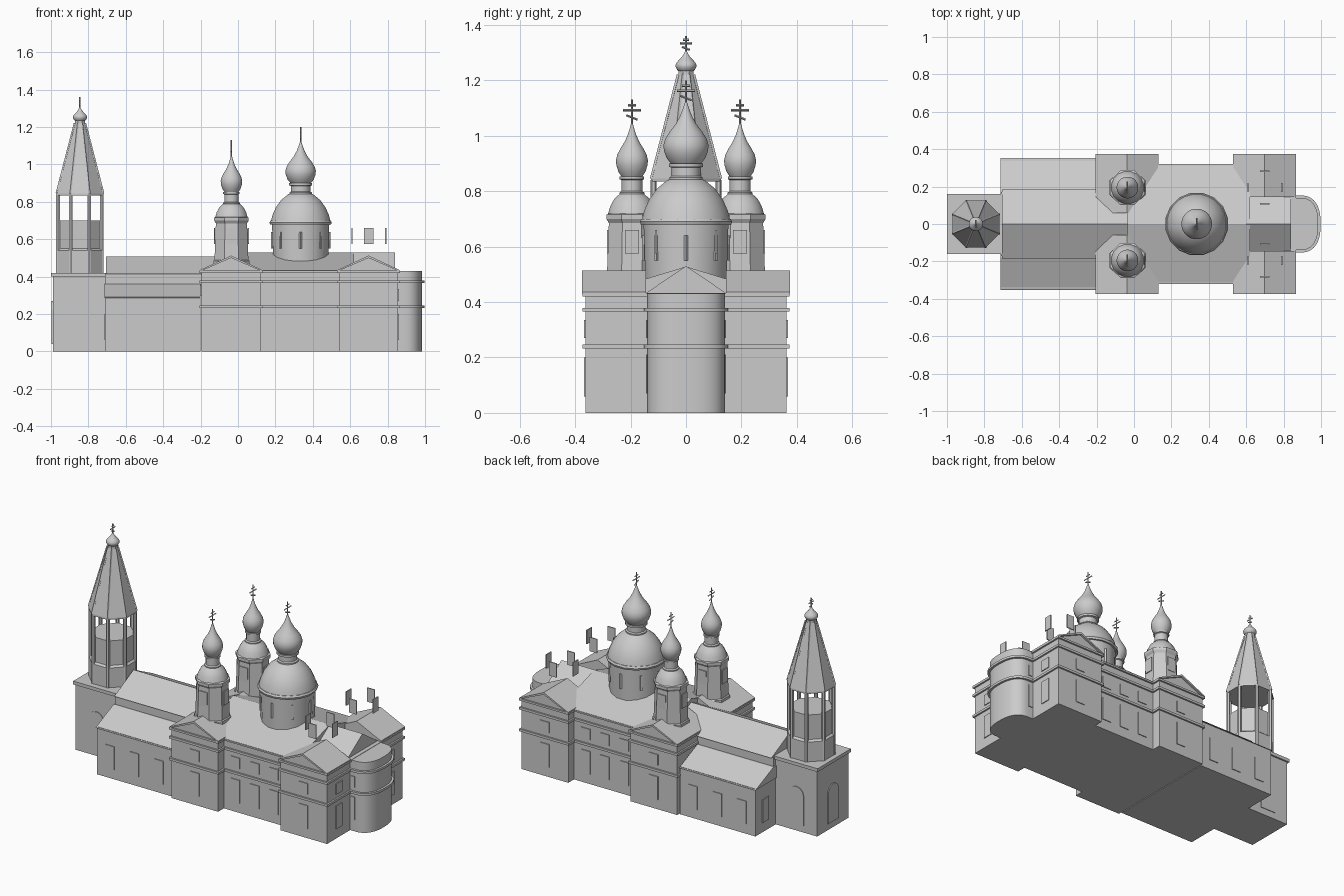
import bpy, bmesh, math
from mathutils import Vector

cube = bpy.data.objects.get("Cube")
if cube:
    bpy.data.objects.remove(cube)

grey = bpy.data.materials.new("stone grey")
grey.use_nodes = True
GREY = (0.6, 0.6, 0.6, 1)
grey.diffuse_color = GREY
grey.node_tree.nodes["Principled BSDF"].inputs["Base Color"].default_value = GREY


def finish(name, bm, smooth=None):
    bmesh.ops.recalc_face_normals(bm, faces=bm.faces)
    me = bpy.data.meshes.new(name)
    bm.to_mesh(me)
    bm.free()
    me.materials.append(grey)
    ob = bpy.data.objects.new(name, me)
    bpy.context.collection.objects.link(ob)
    if smooth:
        bpy.ops.object.select_all(action="DESELECT")
        ob.select_set(True)
        bpy.context.view_layer.objects.active = ob
        bpy.ops.object.shade_smooth_by_angle(angle=math.radians(smooth))
    return ob


def prism(name, poly, axis, a, b, smooth=None):
    """Extrude a closed 2D outline along an axis from a to b."""
    def point(p, t):
        return {"x": (t, p[0], p[1]), "y": (p[0], t, p[1]), "z": (p[0], p[1], t)}[axis]
    bm = bmesh.new()
    face = bm.faces.new([bm.verts.new(point(p, a)) for p in poly])
    top = bmesh.ops.extrude_face_region(bm, geom=[face])["geom"]
    step = Vector(point((0, 0), b - a))
    bmesh.ops.translate(bm, verts=[v for v in top if isinstance(v, bmesh.types.BMVert)], vec=step)
    return finish(name, bm, smooth)


def box(name, x0, x1, y0, y1, z0, z1):
    return prism(name, [(x0, y0), (x1, y0), (x1, y1), (x0, y1)], "z", z0, z1)


def lathe(name, profile, x, y, sides, smooth=None):
    """Rings of (radius, height) with flat sides facing the axes."""
    bm = bmesh.new()
    rings = []
    for r, z in profile:
        ring = []
        for i in range(sides):
            t = math.tau * (i + 0.5) / sides
            ring.append(bm.verts.new((x + r * math.cos(t), y + r * math.sin(t), z)))
        rings.append(ring)
    for lo, hi in zip(rings, rings[1:]):
        for i in range(sides):
            j = (i + 1) % sides
            bm.faces.new((lo[i], lo[j], hi[j], hi[i]))
    bm.faces.new(rings[0])
    bm.faces.new(rings[-1])
    return finish(name, bm, smooth)


def beam(name, p, q, r, sides=4):
    """A straight bar between two points."""
    p, q = Vector(p), Vector(q)
    bm = bmesh.new()
    bmesh.ops.create_cone(bm, cap_ends=True, segments=sides, radius1=r, radius2=r, depth=(q - p).length)
    bm.transform((q - p).to_track_quat("Z", "Y").to_matrix().to_4x4())
    bmesh.ops.translate(bm, verts=bm.verts, vec=(p + q) / 2)
    return finish(name, bm)


def cross(x, y, z, h):
    beam("cross_post", (x, y, z), (x, y, z + h), 0.004)
    for f, w, tilt in ((0.8, 0.15, 0), (0.62, 0.32, 0), (0.36, 0.2, 0.08)):
        beam("cross_bar", (x, y - w * h, z + (f + tilt) * h), (x, y + w * h, z + (f - tilt) * h), 0.004)


def onion(name, x, y, z, r, h):
    shape = [(0.62, 0), (0.85, 0.1), (0.98, 0.22), (1, 0.31), (0.92, 0.41), (0.72, 0.52),
             (0.46, 0.64), (0.26, 0.77), (0.12, 0.9), (0.03, 1)]
    lathe(name, [(r * a, z + h * b) for a, b in shape], x, y, 24, 50)


def gable(name, axis, c, half, eave, ridge, a, b):
    prism(name, [(c - half, eave), (c + half, eave), (c, ridge)], axis, a, b)


# Bell tower base with arched panels
TX = -0.85
box("tower_base", -0.99, -0.71, -0.15, 0.15, 0, 0.41)
box("tower_cornice", -1, -0.7, -0.16, 0.16, 0.4, 0.42)


def arch(c):
    curve = [(c + 0.05 * math.cos(math.pi * i / 10), 0.22 + 0.05 * math.sin(math.pi * i / 10)) for i in range(11)]
    return [(c - 0.05, 0.04), (c + 0.05, 0.04)] + curve


for s in (-1, 1):
    prism("tower_side_arch", arch(TX), "y", s * 0.148, s * 0.154)
prism("tower_door_arch", arch(0), "x", -0.996, -0.988)

# Octagonal belfry, open posts and tent roof
TX = -0.845
lathe("belfry_wall", [(0.135, 0.42), (0.135, 0.54), (0.122, 0.55), (0.122, 0.7)], TX, 0, 8)
lathe("tent_roof", [(0.137, 0.835), (0.137, 0.845), (0.03, 1.22), (0.03, 1.245)], TX, 0, 8)
for i in range(8):
    t = math.tau * (i + 0.5) / 8
    u, v = math.cos(t), math.sin(t)
    beam("belfry_post", (TX + 0.127 * u, 0.127 * v, 0.42), (TX + 0.127 * u, 0.127 * v, 0.84), 0.011, 6)
    beam("tent_rib", (TX + 0.135 * u, 0.135 * v, 0.845), (TX + 0.03 * u, 0.03 * v, 1.22), 0.006)
onion("tower_onion", TX, 0, 1.23, 0.038, 0.08)
cross(TX, 0, 1.29, 0.07)

# Low nave with side aisles
box("aisle_walls", -0.71, -0.2, -0.345, 0.345, 0, 0.29)
prism("aisle_roof", [(-0.352, 0.285), (0.352, 0.285), (0.18, 0.36), (-0.18, 0.36)], "x", -0.715, -0.2)
box("nave_wall", -0.71, 0.1, -0.17, 0.17, 0.3, 0.42)
gable("nave_roof", "x", 0, 0.185, 0.415, 0.507, -0.705, 0.1)

# Main body: two transepts, a middle block and a rounded apse
blocks = [("west_transept", -0.195, 0.12, 0.363), ("middle_block", 0.12, 0.54, 0.308),
          ("east_transept", 0.54, 0.855, 0.363)]
bands = [(0.232, 0.246), (0.365, 0.379), (0.42, 0.432)]
for name, x0, x1, w in blocks:
    box(name, x0, x1, -w, w, 0, 0.43)
    for lo, hi in bands:
        box(name + "_band", x0 - 0.01, x1 + 0.01, -w - 0.01, w + 0.01, lo, hi)


def apse_outline(grow):
    pts = [(0.84, 0.14 + grow)]
    for i in range(25):
        t = math.pi / 2 - math.pi * i / 24
        c, s = max(math.cos(t), 0), math.sin(t)
        pts.append((0.885 + (0.1 + grow) * c ** 0.8, (0.14 + grow) * math.copysign(abs(s) ** 0.8, s)))
    return pts + [(0.84, -0.14 - grow)]


prism("apse", apse_outline(0), "z", 0, 0.43, 40)
for lo, hi in bands[:2]:
    prism("apse_band", apse_outline(0.013), "z", lo, hi, 40)

# Roofs of the main body, pediments with raking cornices
gable("main_roof", "x", 0, 0.32, 0.43, 0.528, -0.035, 0.62)
gable("east_gable_roof", "x", 0, 0.148, 0.43, 0.53, 0.6, 0.84)
for c, inner in ((-0.037, 0.06), (0.698, 0.145)):
    for s in (-1, 1):
        gable("transept_roof", "y", c, 0.165, 0.43, 0.505, s * inner, s * 0.363)
        rake = [(c - 0.165, 0.428), (c, 0.5), (c + 0.165, 0.428), (c + 0.165, 0.436), (c, 0.513), (c - 0.165, 0.436)]
        prism("pediment_cornice", rake, "y", s * inner, s * 0.375)

# Great drum, dome and onion
DX = 0.335
lathe("great_drum", [(0.148, 0.42), (0.152, 0.56), (0.156, 0.68)], DX, 0, 16, 30)
lathe("great_drum_cornice", [(0.166, 0.678), (0.17, 0.69), (0.164, 0.7)], DX, 0, 16, 30)
lathe("great_dome", [(0.16, 0.698), (0.152, 0.73), (0.134, 0.77), (0.105, 0.81), (0.07, 0.838), (0.055, 0.845)], DX, 0, 24, 40)
lathe("great_neck", [(0.06, 0.835), (0.06, 0.85), (0.052, 0.855), (0.052, 0.885), (0.062, 0.888), (0.062, 0.9)], DX, 0, 24, 30)
onion("great_onion", DX, 0, 0.895, 0.082, 0.23)
cross(DX, 0, 1.1, 0.1)
for i in range(8):
    t = math.tau * i / 8
    u, v = 0.151 * math.cos(t), 0.151 * math.sin(t)
    beam("drum_pilaster", (DX + u, v, 0.55), (DX + u, v, 0.64), 0.008)

# Twin octagonal turrets and the four window panels around each corner
for s in (-1, 1):
    y = s * 0.195
    x = -0.035
    lathe("turret_body", [(0.104, 0.43), (0.104, 0.485), (0.098, 0.49), (0.09, 0.69)], x, y, 8)
    lathe("turret_cornice", [(0.09, 0.685), (0.1, 0.7), (0.1, 0.715), (0.088, 0.72)], x, y, 8)
    lathe("turret_dome", [(0.088, 0.718), (0.08, 0.745), (0.065, 0.772), (0.045, 0.79)], x, y, 16, 40)
    lathe("turret_neck", [(0.046, 0.78), (0.046, 0.795), (0.038, 0.8), (0.038, 0.84), (0.045, 0.843), (0.045, 0.852)], x, y, 16, 30)
    onion("turret_onion", x, y, 0.85, 0.058, 0.2)
    cross(x, y, 1.03, 0.1)
    for c in (x, 0.7):
        for d in (-1, 1):
            e = c + d * 0.09
            box("window_panel", e - 0.003, e + 0.003, y - 0.025, y + 0.025, 0.575, 0.66)
            e = y + d * 0.087
            box("window_panel", c - 0.025, c + 0.025, e - 0.003, e + 0.003, 0.575, 0.66)

# Thin wall windows along both sides
rows = [(0.345, (-0.62, -0.455, -0.29), ((0.06, 0.2),)),
        (0.363, (-0.037, 0.698), ((0.06, 0.2), (0.27, 0.335))),
        (0.308, (0.2, 0.33, 0.46), ((0.06, 0.2), (0.27, 0.335))),
        (0.14, (0.875,), ((0.07, 0.21), (0.27, 0.335)))]
for s in (-1, 1):
    for w, xs, levels in rows:
        for x in xs:
            half = 0.012 if w < 0.2 else 0.03
            for lo, hi in levels:
                box("wall_window", x - half, x + half, *sorted((s * (w - 0.002), s * (w + 0.005))), lo, hi)
    for lo, hi in rows[1][2]:
        box("east_window", 0.853, 0.86, s * 0.25 - 0.03, s * 0.25 + 0.03, lo, hi)
    box("aisle_end_window", -0.715, -0.708, s * 0.25 - 0.03, s * 0.25 + 0.03, 0.06, 0.2)
